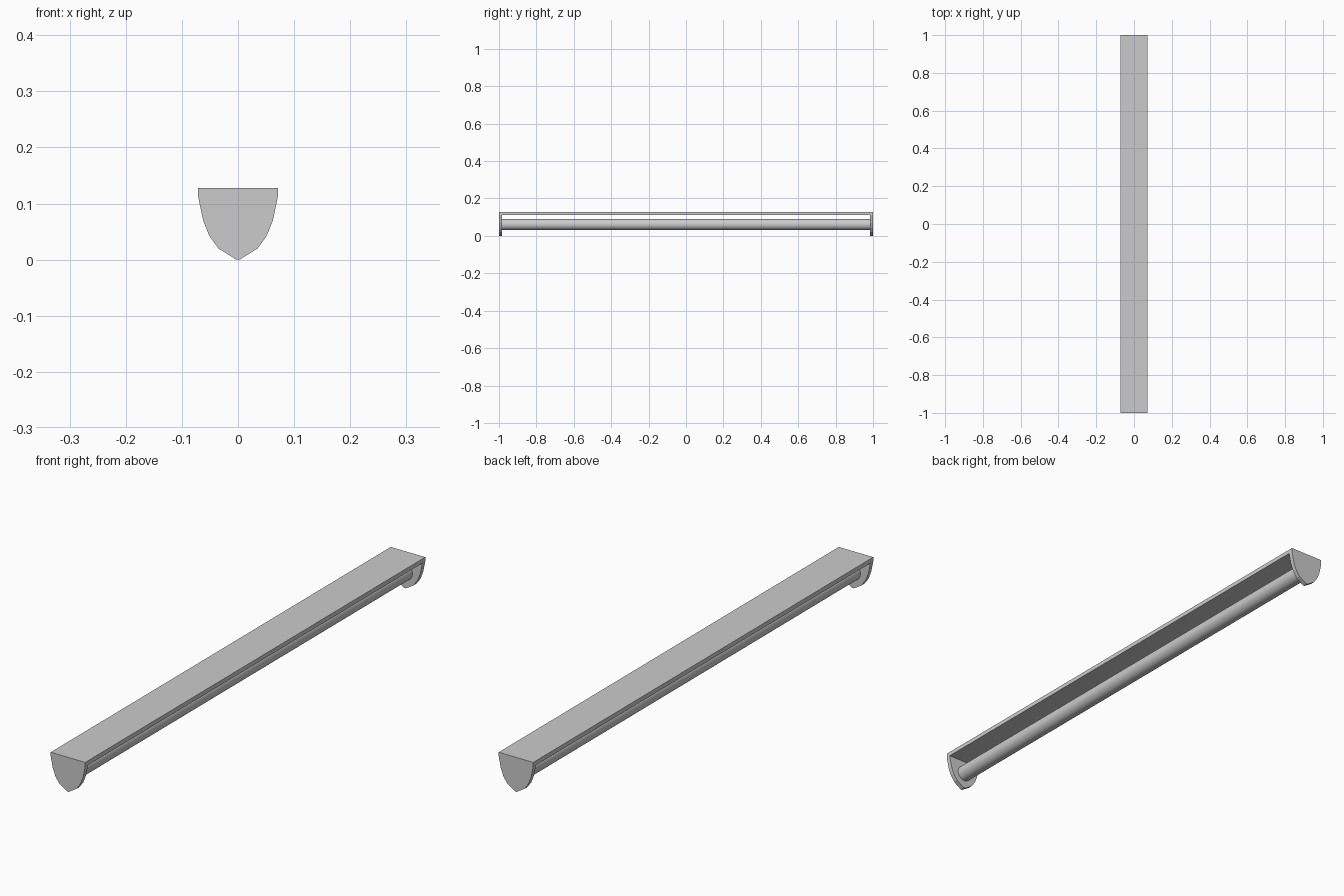
import bpy, bmesh, math

if "Cube" in bpy.data.objects:
    bpy.data.objects.remove(bpy.data.objects["Cube"])

L = 1.0        # half length
CAP = 0.017    # end cap thickness
W, TOP, EDGE = 0.071, 0.128, 0.112


def extrude_profile(name, pts, y0, y1):
    """Prism from an x-z outline, running from y0 to y1."""
    bm = bmesh.new()
    face = bm.faces.new([bm.verts.new((x, y0, z)) for x, z in pts])
    ext = bmesh.ops.extrude_face_region(bm, geom=[face])
    verts = [v for v in ext["geom"] if isinstance(v, bmesh.types.BMVert)]
    bmesh.ops.translate(bm, verts=verts, vec=(0, y1 - y0, 0))
    bmesh.ops.recalc_face_normals(bm, faces=bm.faces)
    mesh = bpy.data.meshes.new(name)
    bm.to_mesh(mesh)
    bm.free()
    ob = bpy.data.objects.new(name, mesh)
    bpy.context.collection.objects.link(ob)
    return ob


# Shield-shaped end caps
half = [(W, TOP), (W, EDGE), (0.062, 0.069), (0.051, 0.042), (0.035, 0.02), (0.003, 0.0)]
outline = half + [(-x, z) for x, z in reversed(half)]
extrude_profile("front_end_cap", outline, -L, -L + CAP)
extrude_profile("back_end_cap", outline, L - CAP, L)

# Flat top plate between the caps
plate = [(-W, EDGE), (W, EDGE), (W, TOP), (-W, TOP)]
extrude_profile("top_plate", plate, -L + CAP, L - CAP)

# Round tube hanging below the plate
bpy.ops.mesh.primitive_cylinder_add(vertices=32, radius=0.03, depth=2 * (L - CAP),
                                    location=(0, 0, 0.061), rotation=(math.pi / 2, 0, 0))
tube = bpy.context.object
tube.name = "light_tube"
bpy.ops.object.shade_smooth_by_angle()
